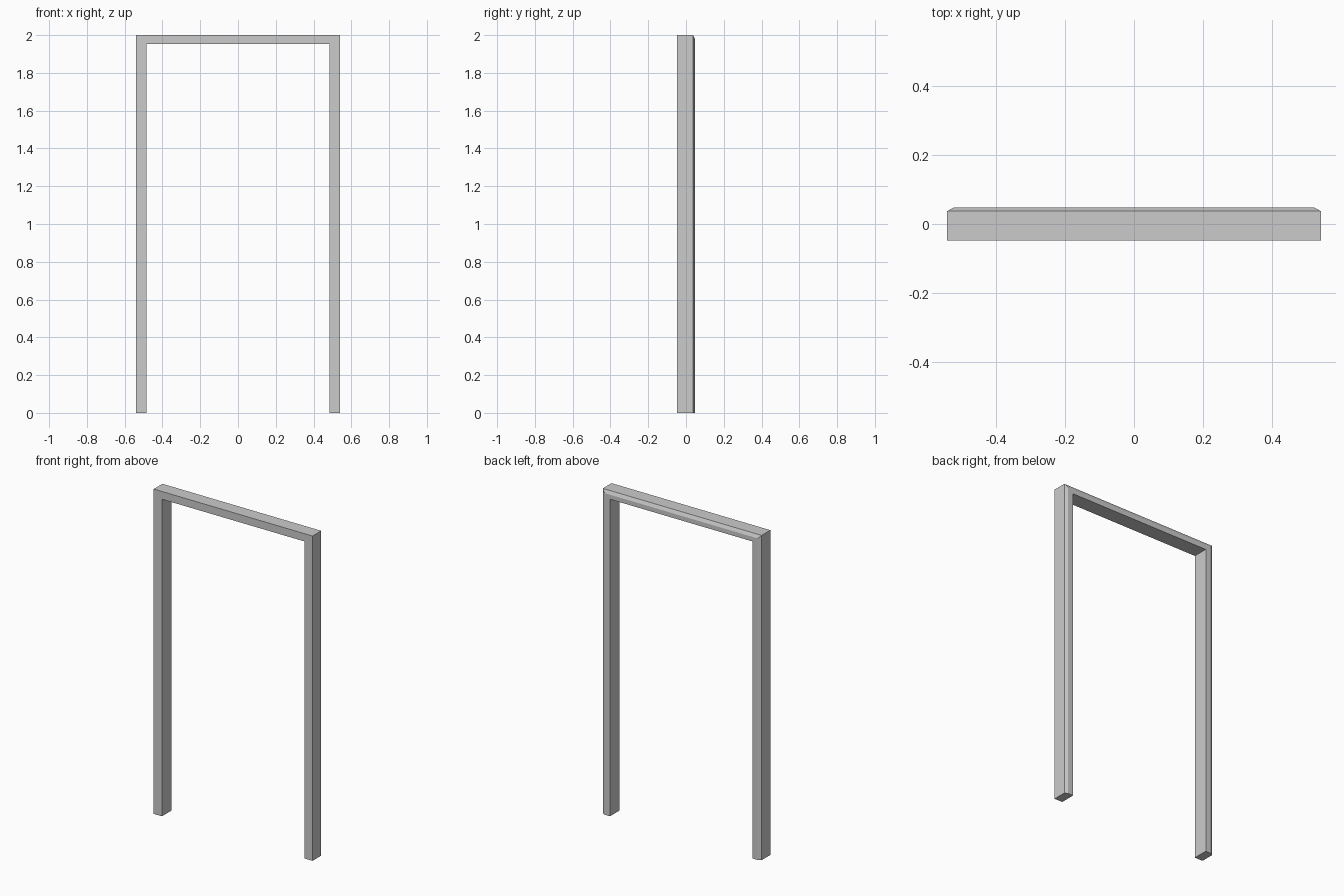
import bpy, bmesh

if "Cube" in bpy.data.objects:
    bpy.data.objects.remove(bpy.data.objects["Cube"])

HALF_W, HEIGHT = 0.541, 2.0

# Moulding section: (inset from outer edge on legs, inset on lintel, y)
section = [
    (0.0, 0.0, -0.0475),
    (0.056, 0.048, -0.0475),
    (0.056, 0.048, 0.0475),
    (0.02, 0.02, 0.0475),      # chamfered back outer edge
    (0.0, 0.0, 0.037),
]

# Path stations: left foot, left mitre, right mitre, right foot
stations = [(-1, False), (-1, True), (1, True), (1, False)]

bm = bmesh.new()
rings = [
    [bm.verts.new((side * (HALF_W - dx), y, HEIGHT - dz if top else 0.0))
     for dx, dz, y in section]
    for side, top in stations
]

# Skin the legs and lintel between neighbouring stations
n = len(section)
for a, b in zip(rings, rings[1:]):
    for i in range(n):
        j = (i + 1) % n
        bm.faces.new((a[i], a[j], b[j], b[i]))

# Foot caps
bm.faces.new(rings[0])
bm.faces.new(rings[-1])
bmesh.ops.recalc_face_normals(bm, faces=bm.faces)

mesh = bpy.data.meshes.new("door_frame")
bm.to_mesh(mesh)
bm.free()
frame = bpy.data.objects.new("door_frame", mesh)
bpy.context.collection.objects.link(frame)
